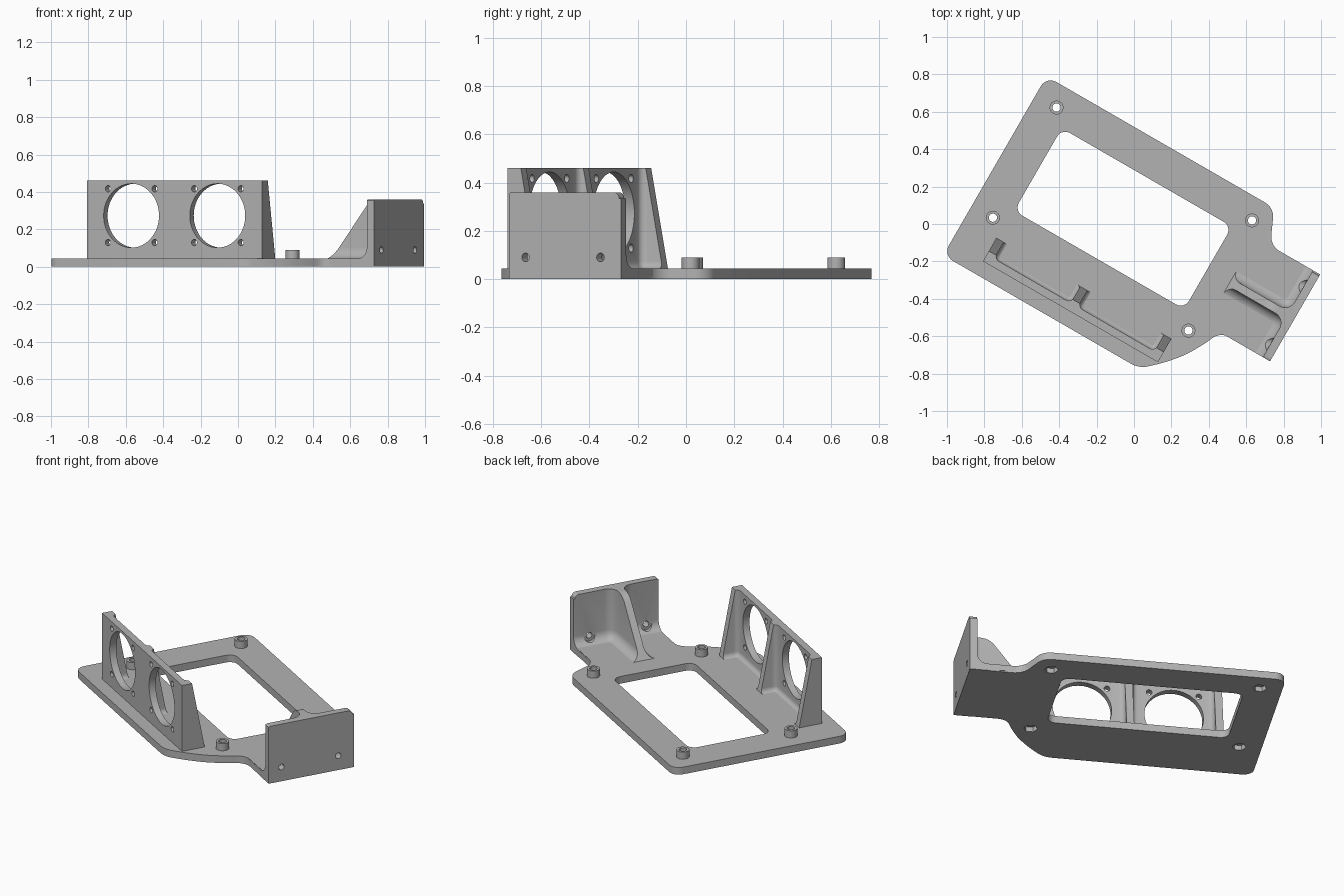
import bpy, bmesh, math
from mathutils import Vector, Matrix

if "Cube" in bpy.data.objects:
    bpy.data.objects.remove(bpy.data.objects["Cube"])

grey = bpy.data.materials.new("light grey plastic")
grey.use_nodes = True
COLOR = (0.45, 0.45, 0.45, 1)
grey.diffuse_color = COLOR
grey.node_tree.nodes["Principled BSDF"].inputs["Base Color"].default_value = COLOR


def make(name, bm):
    bmesh.ops.recalc_face_normals(bm, faces=bm.faces[:])
    me = bpy.data.meshes.new(name)
    bm.to_mesh(me)
    bm.free()
    me.materials.append(grey)
    ob = bpy.data.objects.new(name, me)
    bpy.context.collection.objects.link(ob)
    return ob


def rounded(corners, steps=6):
    """Polygon from (x, y, trim); each trimmed corner becomes a circular arc."""
    out = []
    for i, (x, y, trim) in enumerate(corners):
        p = Vector((x, y))
        if not trim:
            out.append(p)
            continue
        d0 = (Vector(corners[i - 1][:2]) - p).normalized()
        d1 = (Vector(corners[(i + 1) % len(corners)][:2]) - p).normalized()
        a, b = p + d0 * trim, p + d1 * trim
        w = math.sin(d0.angle(d1) / 2)
        for k in range(steps + 1):
            s = k / steps
            c0, c1, c2 = (1 - s) ** 2, 2 * w * s * (1 - s), s * s
            out.append((a * c0 + p * c1 + b * c2) / (c0 + c1 + c2))
    return out


def prism(name, pts, lo, hi, axis="z"):
    """Extrude a 2D outline; axis x takes (y, z), y takes (x, z), z takes (x, y)."""
    place = {"x": lambda p, h: (h, p[0], p[1]),
             "y": lambda p, h: (p[0], h, p[1]),
             "z": lambda p, h: (p[0], p[1], h)}[axis]
    bm = bmesh.new()
    a = [bm.verts.new(place(p, lo)) for p in pts]
    b = [bm.verts.new(place(p, hi)) for p in pts]
    bm.faces.new(a)
    bm.faces.new(b)
    for i in range(len(a)):
        bm.faces.new((a[i - 1], a[i], b[i], b[i - 1]))
    return make(name, bm)


def circle(x, y, r, n=32):
    return [(x + r * math.cos(2 * math.pi * k / n),
             y + r * math.sin(2 * math.pi * k / n)) for k in range(n)]


def rounded_box(x0, x1, y0, y1, z0, z1, r):
    bm = bmesh.new()
    size = Matrix.Diagonal((x1 - x0, y1 - y0, z1 - z0, 1))
    mid = Matrix.Translation(((x0 + x1) / 2, (y0 + y1) / 2, (z0 + z1) / 2))
    bmesh.ops.create_cube(bm, size=1, matrix=mid @ size)
    bmesh.ops.bevel(bm, geom=bm.edges[:], offset=r, segments=6, profile=0.5,
                    affect="EDGES")
    return make("cutter", bm)


def cut(ob, cutters):
    for c in cutters:
        c.hide_render = True
        mod = ob.modifiers.new("cut", "BOOLEAN")
        mod.operation, mod.solver, mod.object = "DIFFERENCE", "EXACT", c
        bpy.context.view_layer.objects.active = ob
        bpy.ops.object.modifier_apply(modifier=mod.name)
        bpy.data.objects.remove(c)


T = 0.045           # base thickness
FLOOR = T - 0.002   # pocket floors sit just under the base surface
parts = []

# Base plate with neck and window
base = prism("base_plate", rounded([
    (-0.80, -0.655, 0.06), (0.41, -0.655, 0.05), (0.51, -0.562, 0.05),
    (0.59, -0.467, 0.05), (0.645, -0.37, 0.04), (0.69, -0.27, 0.05),
    (0.98, -0.27, 0), (0.98, 0.262, 0), (0.69, 0.262, 0.06),
    (0.605, 0.45, 0.055), (-0.80, 0.45, 0.06)]), 0, T)
window = prism("cutter", rounded([(-0.59, -0.26, 0.05), (0.46, -0.26, 0.05),
                                  (0.46, 0.25, 0.05), (-0.59, 0.25, 0.05)]), -1, 1)
cut(base, [window])
parts.append(base)

# Screw bosses with hexagonal nut pockets underneath
for i, (x, y) in enumerate([(-0.67, -0.348), (-0.67, 0.332),
                            (0.537, -0.348), (0.537, 0.332)]):
    cut(base, [prism("cutter", circle(x, y, 0.022), -1, 1),
               prism("cutter", circle(x, y, 0.04, 6), -1, 0.03)])
    boss = prism(f"screw_boss_{i + 1}", circle(x, y, 0.037), T - 0.01, 0.09)
    cut(boss, [prism("cutter", circle(x, y, 0.022), -1, 1)])
    parts.append(boss)

# Twin ring wall: sloped block, pocketed between three ribs
wall = prism("ring_wall", [(-0.576, 0.02), (-0.43, 0.02), (-0.433, T),
                           (-0.513, 0.46), (-0.576, 0.46)], -0.60, 0.48, "x")
MID = -0.06
for side in (-1, 1):
    a, b = sorted((MID + side * 0.022, MID + side * 0.495))
    cut(wall, [rounded_box(a, b, -0.534, -0.2, FLOOR, 0.8, 0.03)])
for side in (-1, 1):
    x = MID + side * 0.266
    cut(wall, [prism("cutter", circle(x, 0.273, 0.171, 64), -0.7, -0.45, "y")])
    for dx in (-0.144, 0.144):
        for dz in (-0.144, 0.144):
            cut(wall, [prism("cutter", circle(x + dx, 0.273 + dz, 0.017, 16),
                             -0.7, -0.45, "y")])
parts.append(wall)

# End bracket: gusset-profile block, pocketed either side of the centre rib
bracket = prism("end_bracket", rounded([
    (0.997, 0, 0), (0.997, 0.36, 0), (0.84, 0.36, 0.05), (0.60, T, 0),
    (0.60, 0.02, 0), (0.90, 0, 0)]), -0.272, 0.264, "y")
RIB = -0.013
for side in (-1, 1):
    a, b = sorted((RIB + side * 0.022, RIB + side * 0.6))
    cut(bracket, [rounded_box(0.3, 0.953, a, b, FLOOR, 0.8, 0.06)])
for side in (-1, 1):
    y = RIB + side * 0.179
    cut(bracket, [prism("cutter", circle(y, 0.09, 0.018, 20), 0.7, 1.2, "x"),
                  prism("cutter", circle(y, 0.09, 0.036), 0.8, 0.952, "x")])
    # Rounded top corner
    edge = RIB + side * 0.268
    corner = Vector((edge - side * 0.025, 0.335))
    arc = [corner + Vector((side * math.sin(t), math.cos(t))) * 0.025
           for t in (k * math.pi / 12 for k in range(7))]
    arc += [Vector((edge + side * 0.05, 0.335)), Vector((edge + side * 0.05, 0.41)),
            Vector((corner.x, 0.41))]
    cut(bracket, [prism("cutter", arc, 0.8, 1.2, "x")])
parts.append(bracket)

# Turn the whole assembly and shade
for ob in parts:
    ob.data.transform(Matrix.Rotation(math.radians(-30), 4, "Z"))
    bpy.ops.object.select_all(action="DESELECT")
    ob.select_set(True)
    bpy.context.view_layer.objects.active = ob
    bpy.ops.object.shade_smooth_by_angle(angle=math.radians(30))
